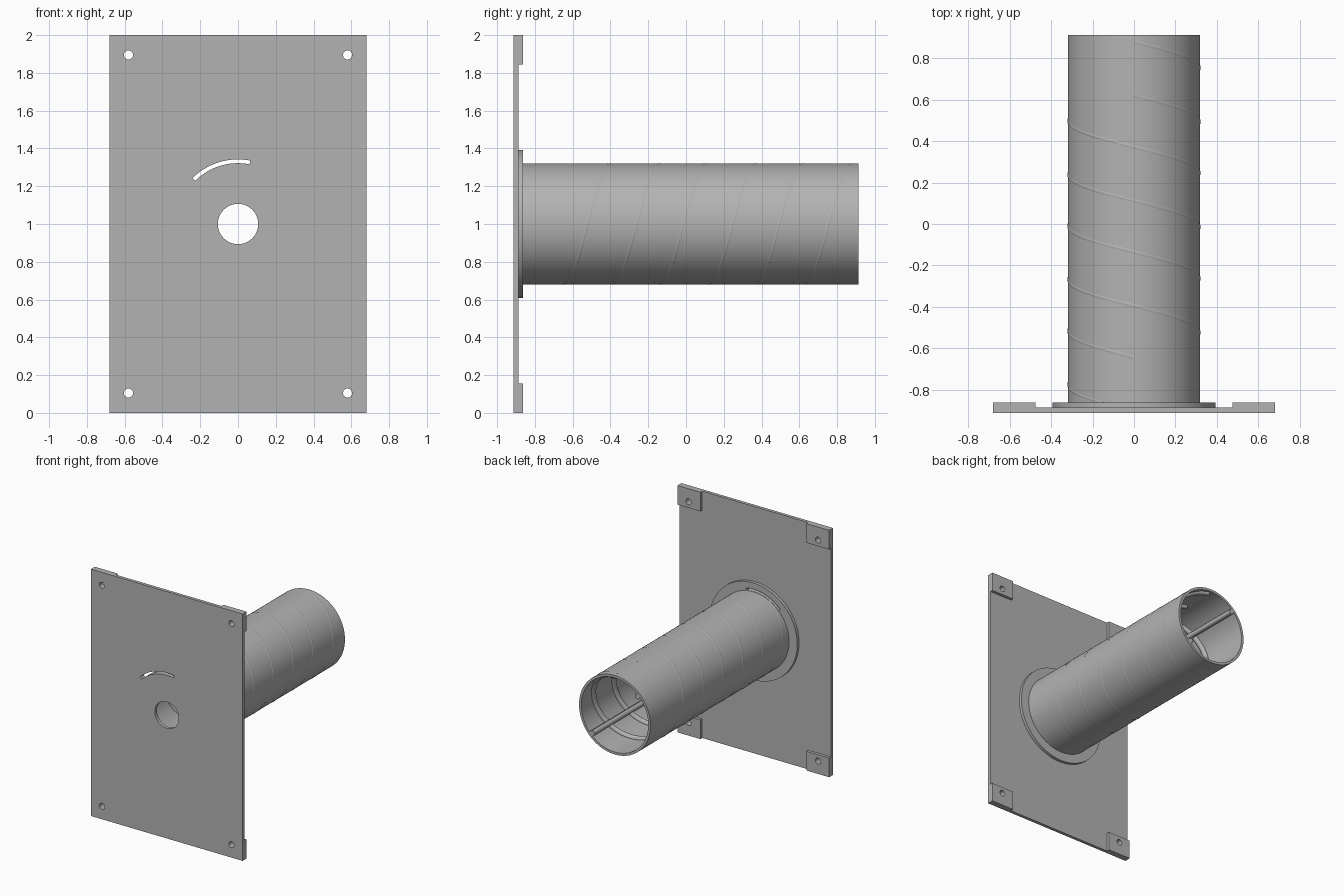
import bpy, bmesh
from math import cos, sin, pi, radians, tau
from mathutils import Matrix

cube = bpy.data.objects.get("Cube")
if cube:
    bpy.data.objects.remove(cube)

grey = bpy.data.materials.new("plain grey")
grey.use_nodes = True
GREY = (0.45, 0.45, 0.45, 1)
grey.diffuse_color = GREY
grey.node_tree.nodes["Principled BSDF"].inputs["Base Color"].default_value = GREY

CENTRE_Z = 1.0
FRONT, PLATE_BACK, PAD_BACK, TUBE_END = -0.912, -0.886, -0.862, 0.912
TUBE_R, WALL, ROD_R = 0.32, 0.02, 0.022


def finish(name, bm):
    bmesh.ops.recalc_face_normals(bm, faces=bm.faces)
    mesh = bpy.data.meshes.new(name)
    bm.to_mesh(mesh)
    bm.free()
    mesh.materials.append(grey)
    obj = bpy.data.objects.new(name, mesh)
    bpy.context.collection.objects.link(obj)
    return obj


def smooth(obj):
    bpy.ops.object.select_all(action="DESELECT")
    obj.select_set(True)
    bpy.context.view_layer.objects.active = obj
    bpy.ops.object.shade_smooth_by_angle(angle=radians(30))


def box(name, x0, x1, y0, y1, z0, z1):
    bm = bmesh.new()
    size = Matrix.Diagonal((x1 - x0, y1 - y0, z1 - z0, 1))
    mid = Matrix.Translation(((x0 + x1) / 2, (y0 + y1) / 2, (z0 + z1) / 2))
    bmesh.ops.create_cube(bm, size=1, matrix=mid @ size)
    return finish(name, bm)


def ring(name, r_in, r_out, y0, y1, start=0, end=tau, steps=96):
    """Ring about the tube axis, or a capped arc of one."""
    bm = bmesh.new()
    full = abs(end - start - tau) < 0.001
    rows = []
    for i in range(steps if full else steps + 1):
        a = start + (end - start) * i / steps
        corners = ((r_in, y0), (r_out, y0), (r_out, y1), (r_in, y1))
        rows.append([bm.verts.new((r * cos(a), y, CENTRE_Z + r * sin(a)))
                     for r, y in corners])
    pairs = list(zip(rows, rows[1:])) + ([(rows[-1], rows[0])] if full else [])
    for a, b in pairs:
        for k in range(4):
            n = (k + 1) % 4
            bm.faces.new((a[k], a[n], b[n], b[k]))
    if not full:
        bm.faces.new(rows[0])
        bm.faces.new(rows[-1])
    return finish(name, bm)


def drill(name, x, z, radius):
    bm = bmesh.new()
    place = Matrix.Translation((x, PLATE_BACK, z)) @ Matrix.Rotation(pi / 2, 4, "X")
    bmesh.ops.create_cone(bm, cap_ends=True, segments=48, radius1=radius,
                          radius2=radius, depth=0.2, matrix=place)
    return finish(name, bm)


def cut(obj, cutters):
    bpy.context.view_layer.objects.active = obj
    for cutter in cutters:
        mod = obj.modifiers.new("cut", "BOOLEAN")
        mod.operation, mod.solver, mod.object = "DIFFERENCE", "EXACT", cutter
        bpy.ops.object.modifier_apply(modifier=mod.name)


def rod(name, points):
    """Round bar swept along a path."""
    curve = bpy.data.curves.new(name, "CURVE")
    curve.dimensions = "3D"
    curve.bevel_depth, curve.bevel_resolution = ROD_R, 4
    curve.use_fill_caps = True
    spline = curve.splines.new("POLY")
    spline.points.add(len(points) - 1)
    for p, co in zip(spline.points, points):
        p.co = (*co, 1)
    curve.materials.append(grey)
    obj = bpy.data.objects.new(name, curve)
    bpy.context.collection.objects.link(obj)
    bpy.ops.object.select_all(action="DESELECT")
    obj.select_set(True)
    bpy.context.view_layer.objects.active = obj
    bpy.ops.object.convert(target="MESH")
    smooth(bpy.context.view_layer.objects.active)


# Mounting plate, flange and corner pads
plate = box("mounting_plate", -0.68, 0.68, FRONT, PLATE_BACK, 0, 2)
flange = ring("flange", TUBE_R - WALL, 0.393, PLATE_BACK, PAD_BACK)

# Cutters: centre opening, curved slot and a screw hole in each corner
opening = drill("opening_cutter", 0, CENTRE_Z, 0.107)
slot = ring("slot_cutter", TUBE_R + 0.002, 0.342, FRONT - 0.1, PAD_BACK + 0.1,
            radians(79), radians(135), 24)
cutters = [opening, slot]
for side, sx in (("left", 1), ("right", -1)):
    for level, sz in (("top", 1), ("bottom", -1)):
        hole = drill(f"{level}_{side}_hole_cutter", 0.58 * sx, 1 + 0.895 * sz, 0.024)
        xs = sorted((0.475 * sx, 0.68 * sx))
        zs = sorted((1 + 0.845 * sz, 1 + sz))
        pad = box(f"{level}_{side}_pad", *xs, PLATE_BACK, PAD_BACK, *zs)
        cut(pad, [hole])
        smooth(pad)
        cutters.append(hole)
cut(plate, cutters)
cut(flange, [slot])
smooth(plate)
smooth(flange)
for cutter in cutters:
    bpy.data.objects.remove(cutter)

# Hollow tube
smooth(ring("tube", TUBE_R - WALL, TUBE_R, PLATE_BACK, TUBE_END))

# Two spiral bars set into the wall, three turns each
PITCH, STEPS = 0.508, 64
for name, top in (("first_spiral", 0.88), ("second_spiral", 0.62)):
    path = []
    for i in range(3 * STEPS + 1):
        a = pi / 2 - tau * i / STEPS
        y = top - PITCH * i / STEPS
        if y > PLATE_BACK + 0.02:
            r = TUBE_R - WALL
            path.append((r * cos(a), y, CENTRE_Z + r * sin(a)))
    rod(name, path)

# Two straight bars along the inside of the wall
for name, angle in (("upper_bar", 135), ("lower_bar", -45)):
    x, z = 0.285 * cos(radians(angle)), CENTRE_Z + 0.285 * sin(radians(angle))
    rod(name, [(x, PLATE_BACK, z), (x, TUBE_END, z)])
